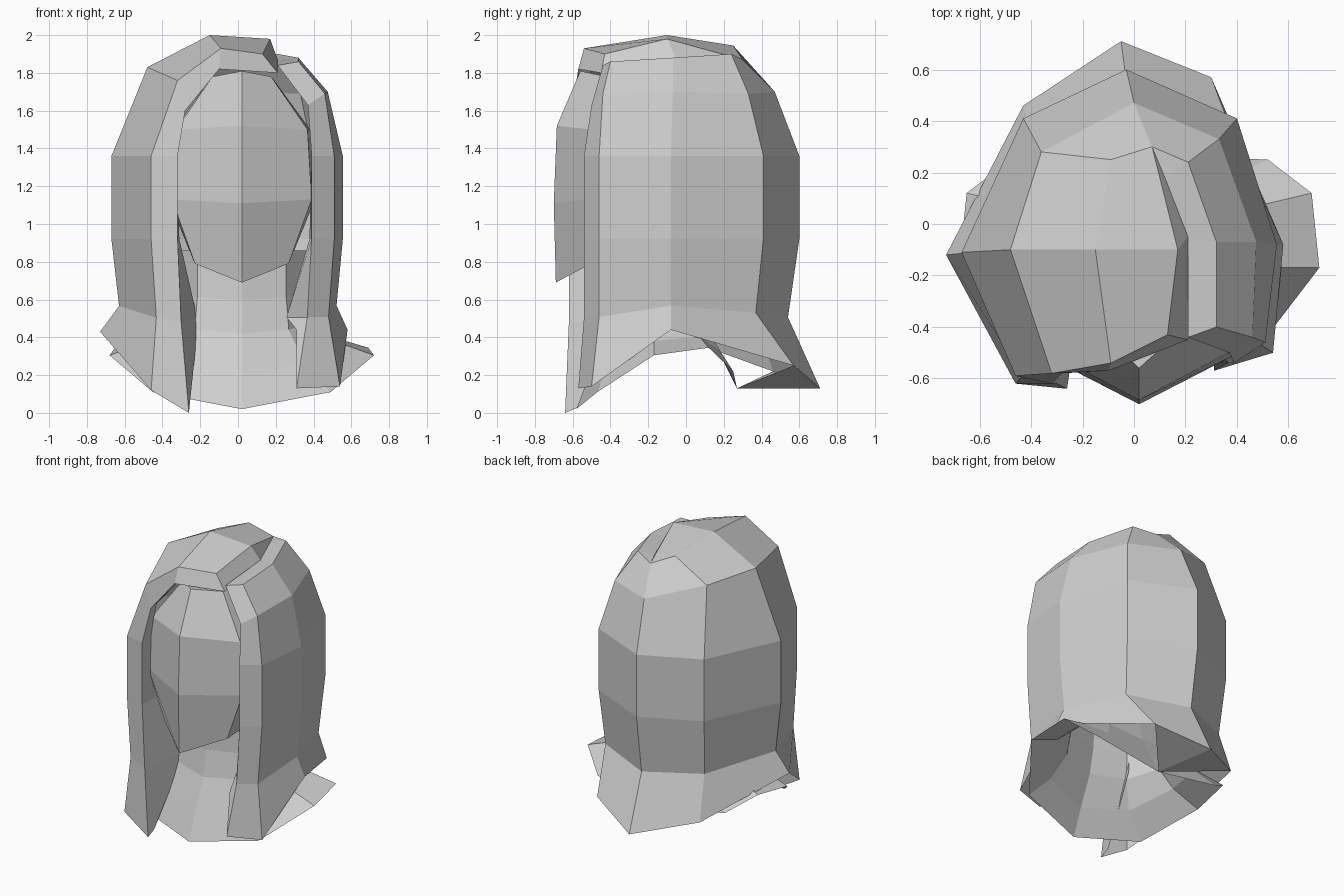
import bpy, bmesh
from mathutils import Vector

cube = bpy.data.objects.get("Cube")
if cube:
    bpy.data.objects.remove(cube, do_unlink=True)

grey = bpy.data.materials.new("plain grey")
grey.use_nodes = True
COLOUR = (0.62, 0.62, 0.62, 1)
grey.diffuse_color = COLOUR
grey.node_tree.nodes["Principled BSDF"].inputs["Base Color"].default_value = COLOUR


def finish(name, bm):
    """Weld, orient and link a flat-shaded mesh."""
    bmesh.ops.remove_doubles(bm, verts=bm.verts, dist=0.0005)
    bmesh.ops.recalc_face_normals(bm, faces=bm.faces)
    mesh = bpy.data.meshes.new(name)
    bm.to_mesh(mesh)
    bm.free()
    mesh.materials.append(grey)
    bpy.context.collection.objects.link(bpy.data.objects.new(name, mesh))


def loft(name, rows, closed=False, caps=()):
    """Skin quads between equally long rows of points."""
    bm = bmesh.new()
    grid = [[bm.verts.new(p) for p in row] for row in rows]
    n = len(grid[0])
    for a, b in zip(grid, grid[1:]):
        for i in range(n if closed else n - 1):
            j = (i + 1) % n
            bm.faces.new((a[i], a[j], b[j], b[i]))
    for c in caps:
        bm.faces.new(grid[c])
    finish(name, bm)


def patch(name, polygons):
    """Sheet made of a few polygons that share corners."""
    bm = bmesh.new()
    for poly in polygons:
        bm.faces.new([bm.verts.new(p) for p in poly])
    finish(name, bm)


def ring(plan, z, sx, sy, lift, mid_x=0.02, mid_y=-0.16):
    """Scale a half plan (x, y, rise) about the neck axis and mirror it."""
    half = [(x * sx, mid_y + (y - mid_y) * sy, z + rise * lift) for x, y, rise in plan]
    right = [(mid_x + x, y, h) for x, y, h in half]
    left = [(mid_x - x, y, h) for x, y, h in half[1:-1]]
    return right + left[::-1]


# Head: egg with a creased front; levels are z, x scale, y scale, lift
head_plan = [(0, -.70, 0), (.37, -.51, 1), (.39, -.10, 1.3), (.27, .25, 1.5), (0, .38, 1.5)]
head_levels = [(1.81, .42, .74, -.03), (1.52, .94, .97, -.02), (1.11, 1, 1, .02), (.69, .67, .98, .10)]
loft("head", [ring(head_plan, *lv) for lv in head_levels], closed=True, caps=(0, -1))

# Neck flaring into a pointed collar, open underneath
collar_plan = [(0, -.58, 0), (.47, -.47, .09), (.70, -.17, .285),
               (.67, .12, .325), (.50, .25, .20), (0, .27, .11)]
collar_levels = [(.86, .50, .50, 0), (.60, .50, .53, .12), (.42, .53, .62, .22),
                 (.21, .70, .83, .6), (.02, 1, 1, 1)]
loft("neck_and_collar", [ring(collar_plan, *lv) for lv in collar_levels], closed=True)

# Hair columns: crown point, shoulder point, belly x and y, hem point
COLUMNS = {
    "left_inner": ((-.10, -.57, 1.82), (-.28, -.58, 1.60), (-.32, -.62), (-.26, -.64, 0)),
    "left_front": ((-.09, -.54, 1.93), (-.32, -.58, 1.76), (-.46, -.59), (-.46, -.62, .12)),
    "left_side": ((-.15, -.10, 2.0), (-.48, -.10, 1.83), (-.67, -.11), (-.73, -.12, .43)),
    "left_back": ((-.09, .25, 1.945), (-.36, .28, 1.82), (-.43, .41), (-.43, .46, .22)),
    "back": ((.07, .30, 1.87), (0, .47, 1.70), (-.03, .60), (-.05, .71, .13)),
    "right_back": ((.21, .24, 1.90), (.33, .33, 1.69), (.40, .41), (.30, .57, .25)),
    "right_side": ((.32, -.07, 1.88), (.475, -.07, 1.70), (.555, -.08), (.58, -.08, .44)),
    "right_front": ((.32, -.40, 1.86), (.46, -.44, 1.69), (.51, -.46), (.54, -.50, .14)),
    "right_inner": ((.21, -.44, 1.84), (.37, -.50, 1.63), (.39, -.54), (.31, -.57, .13)),
}


def column(crown, shoulder, belly, hem):
    """Run from crown over the shoulder and straight side to the pinched waist and hem."""
    pinch_y = .9 if belly[1] > 0 else 1
    waist = (belly[0] * .94, belly[1] * pinch_y, .48 + .2 * hem[2])
    points = (crown, shoulder, (*belly, 1.36), (*belly, .92), waist, hem)
    return [Vector(p) for p in points]


def tucked(col, depth, hem_lift):
    """Inner return of a lock: folded straight back, deepest at the waist."""
    narrow = (1, 1.04, 1.03, .97, .7, 1)
    tuck = (.2, .25, .35, .6, 1, .22)
    row = [Vector((p.x * n, p.y + depth * t, p.z)) for p, n, t in zip(col, narrow, tuck)]
    row[-1].z += hem_lift
    return row


shell = [column(*spec) for spec in COLUMNS.values()]
loft("hair_shell", [tucked(shell[0], .32, .03)] + shell + [tucked(shell[-1], .16, .31)])

top = {name: spec[0] for name, spec in COLUMNS.items()}
hem = {name: spec[-1] for name, spec in COLUMNS.items()}
part_front, part_mid = (.13, -.43, 1.90), (.17, -.10, 1.98)
low_front, low_mid, low_back = (.21, -.45, 1.80), (.21, -.05, 1.87), (.12, .18, 1.875)

# Raised crown with its fringe and the step at the parting
patch("hair_crown", [
    (top["left_front"], top["left_side"], part_mid, part_front),
    (top["left_side"], top["left_back"], top["back"], part_mid),
    (top["left_inner"], top["left_front"], part_front, low_front),
    (part_front, part_mid, low_mid, low_front),
    (part_mid, top["back"], low_back, low_mid),
])

# Lower top of the lock beside the parting
patch("hair_side_top", [
    (top["right_inner"], top["right_front"], top["right_side"], low_mid),
    (low_mid, top["right_side"], top["right_back"], low_back),
    (low_back, top["right_back"], top["back"]),
])

# Back hem folded in under the collar
collar_back = (.02, .27, .13)
patch("hair_underside", [
    (hem["right_back"], hem["back"], collar_back),
    (hem["back"], hem["left_back"], collar_back),
])
